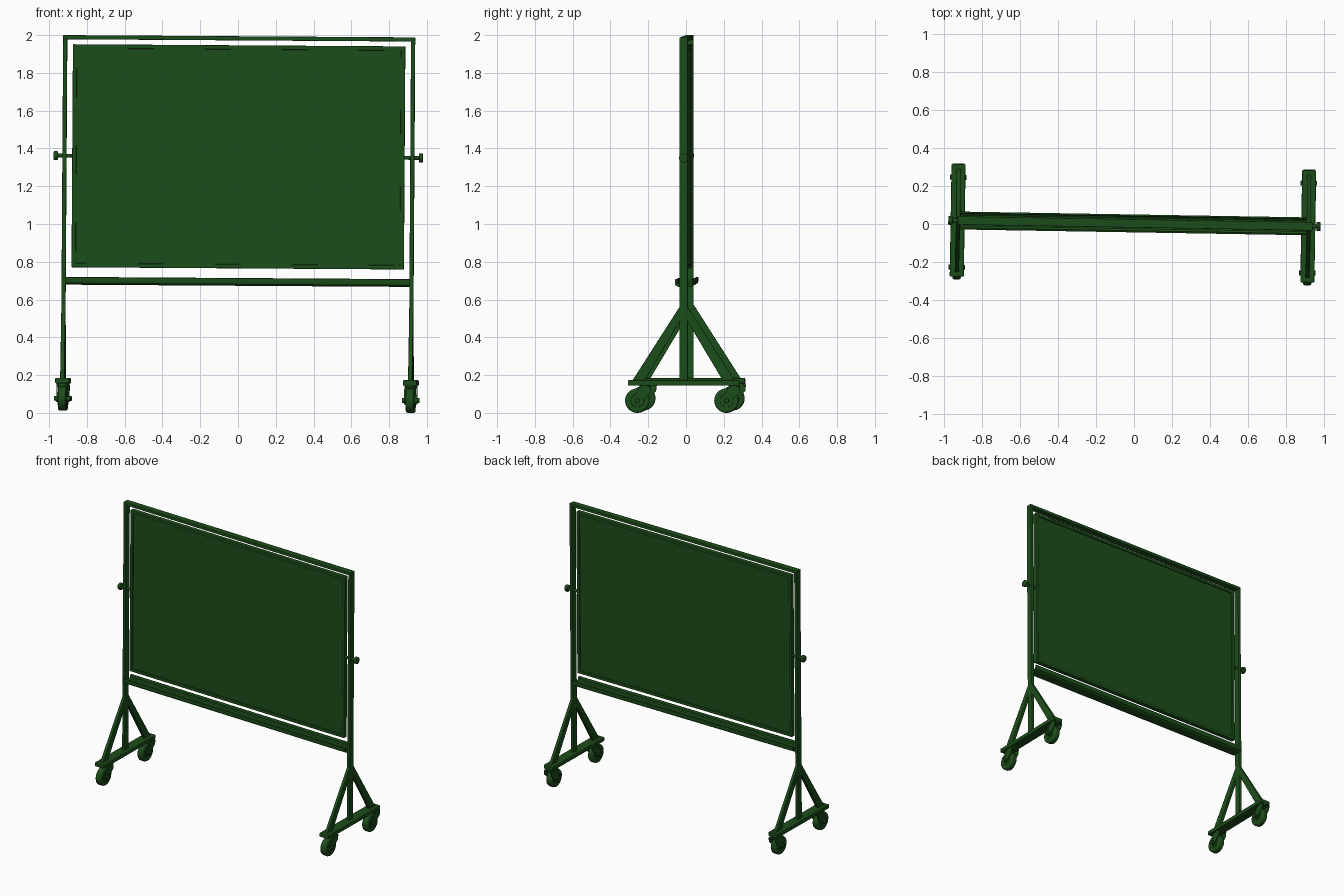
import bpy, bmesh, math
from mathutils import Matrix, Vector

if "Cube" in bpy.data.objects:
    bpy.data.objects.remove(bpy.data.objects["Cube"])

# The whole stand sits very slightly turned and tilted
POSE = (Matrix.Translation((0, 0.003, 1)) @ Matrix.Rotation(0.0065, 4, 'Y')
        @ Matrix.Rotation(-0.0167, 4, 'Z') @ Matrix.Translation((0, 0, -1)))

green = bpy.data.materials.new("dark_green")
green.diffuse_color = (0.012, 0.075, 0.01, 1)
green.use_nodes = True
green.node_tree.nodes["Principled BSDF"].inputs["Base Color"].default_value = green.diffuse_color


def finish(name, bm, bevel=0.0, smooth=False):
    bmesh.ops.recalc_face_normals(bm, faces=bm.faces)
    bm.transform(POSE)
    me = bpy.data.meshes.new(name)
    bm.to_mesh(me)
    bm.free()
    me.materials.append(green)
    ob = bpy.data.objects.new(name, me)
    bpy.context.collection.objects.link(ob)
    if bevel:
        m = ob.modifiers.new("bevel", 'BEVEL')
        m.width, m.segments, m.limit_method = bevel, 2, 'ANGLE'
    if smooth:
        bpy.context.view_layer.objects.active = ob
        ob.select_set(True)
        bpy.ops.object.shade_smooth_by_angle(angle=math.radians(40))
        ob.select_set(False)
    return ob


def box(name, lo, hi, bevel=0.003):
    lo, hi = Vector(lo), Vector(hi)
    bm = bmesh.new()
    bmesh.ops.create_cube(bm, size=1, matrix=Matrix.Translation((lo + hi) / 2)
                          @ Matrix.Diagonal((*(hi - lo), 1)))
    return finish(name, bm, bevel)


def rod(name, center, radius, length, axis='X', bevel=0.0, sides=32):
    bm = bmesh.new()
    turn = Matrix.Rotation(math.pi / 2, 4, 'Y') if axis == 'X' else Matrix()
    bmesh.ops.create_cone(bm, cap_ends=True, segments=sides, radius1=radius, radius2=radius,
                          depth=length, matrix=Matrix.Translation(center) @ turn)
    return finish(name, bm, bevel, True)


def extrude_x(name, profile, x0, x1, bevel=0.0):
    # (y, z) outline pushed along x
    bm = bmesh.new()
    f = bm.faces.new([bm.verts.new((x0, y, z)) for y, z in profile])
    r = bmesh.ops.extrude_face_region(bm, geom=[f])
    bmesh.ops.translate(bm, vec=(x1 - x0, 0, 0),
                        verts=[v for v in r['geom'] if isinstance(v, bmesh.types.BMVert)])
    return finish(name, bm, bevel)


PX, PW, PD = 0.921, 0.011, 0.022      # post position, half width, half depth

# Top rail joining the posts
box("top_rail", (-PX - PW, -PD, 1.972), (PX + PW, PD, 1.994))

# Board with a raised rim on both faces
box("board_panel", (-0.87, -0.008, 0.775), (0.87, 0.008, 1.936), 0)
for s, side in ((-1, "left"), (1, "right")):
    x = sorted((s * 0.858, s * 0.88))
    box(f"board_rim_{side}", (x[0], -0.016, 0.765), (x[1], 0.016, 1.946))
for z, side in ((0.765, "bottom"), (1.924, "top")):
    box(f"board_rim_{side}", (-0.879, -0.016, z), (0.879, 0.016, z + 0.022))

# Shallow tray with turned-up lips
half = [(0.03, 0.673), (0.044, 0.681), (0.047, 0.692), (0.047, 0.712), (0.04, 0.714),
        (0.036, 0.708), (0.036, 0.695), (0.028, 0.689)]
extrude_x("tray", half + [(-y, z) for y, z in reversed(half)], -PX + PW, PX - PW)

for s, side in ((-1, "left"), (1, "right")):
    cx = s * PX
    # Upright post and base plate
    box(f"post_{side}", (cx - PW, -PD, 0.175), (cx + PW, PD, 1.974))
    box(f"base_{side}", (cx - 0.037, -0.295, 0.15), (cx + 0.037, 0.295, 0.179), 0.005)

    # Pivot bolt and knob
    rod(f"pivot_bolt_{side}", (s * 0.92, 0, 1.356), 0.01, 0.09)
    rod(f"pivot_knob_{side}", (s * 0.967, 0, 1.356), 0.024, 0.022, bevel=0.004)

    for t, end in ((-1, "front"), (1, "back")):
        tag = f"{side}_{end}"
        # Sloping brace
        extrude_x(f"brace_{tag}", [(t * 0.272, 0.176), (t * 0.02, 0.57), (t * 0.015, 0.5),
                                   (t * 0.208, 0.176)], cx - PW, cx + PW, 0.003)

        # Caster: swivel, fork, wheel, hub and axle; all trail to the front
        wy = -0.245 if t < 0 else 0.227
        wz, py = 0.071, wy + 0.04
        rod(f"swivel_{tag}", (cx, py, 0.143), 0.03, 0.018, 'Z', 0.003)
        box(f"fork_top_{tag}", (cx - 0.031, py - 0.032, 0.134), (cx + 0.031, py + 0.032, 0.142))
        arc = [(wy + 0.02 * math.cos(a), wz + 0.02 * math.sin(a))
               for a in (math.radians(150 + 30 * i) for i in range(7))]
        plate = [(py + 0.032, 0.142), (py - 0.032, 0.142)] + arc + [(py + 0.028, 0.11)]
        for k in (-1, 1):
            extrude_x(f"fork_arm_{tag}", plate, cx + k * 0.025, cx + k * 0.031)
        rod(f"wheel_{tag}", (cx, wy, wz), 0.065, 0.044, bevel=0.01, sides=40)
        rod(f"hub_{tag}", (cx, wy, wz), 0.035, 0.049, bevel=0.002)
        rod(f"axle_{tag}", (cx, wy, wz), 0.013, 0.086, bevel=0.002, sides=16)
